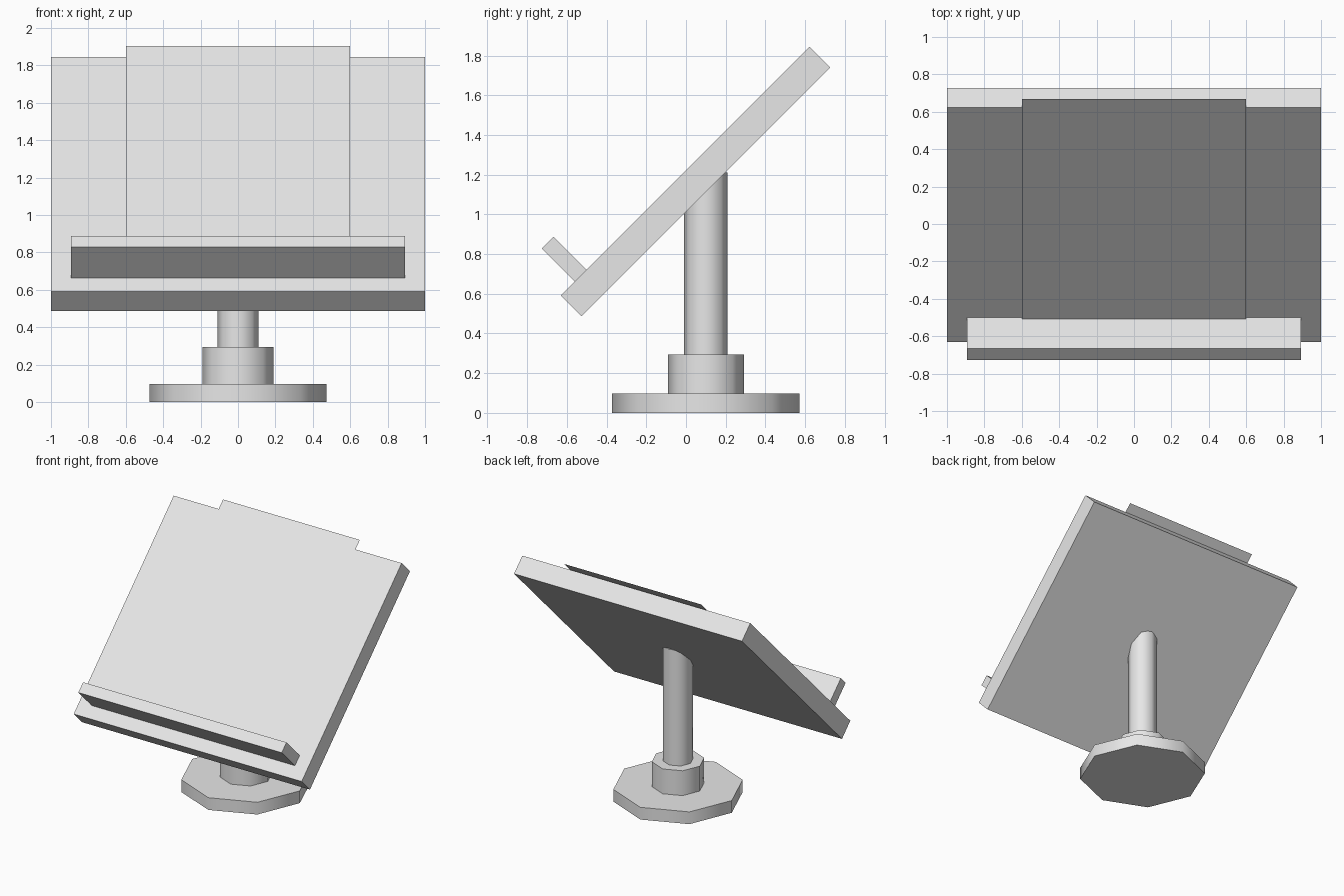
import bpy
from math import radians
from mathutils import Matrix

cube = bpy.data.objects.get("Cube")
if cube:
    bpy.data.objects.remove(cube, do_unlink=True)

grey = bpy.data.materials.new("light_grey")
grey.use_nodes = True
colour = (0.8, 0.8, 0.8, 1)
grey.diffuse_color = colour
grey.node_tree.nodes["Principled BSDF"].inputs["Base Color"].default_value = colour

# Sloped frame: local y runs up the board, local z points out of its face
SLOPE = Matrix.Translation((0, 0.048, 1.166)) @ Matrix.Rotation(radians(45), 4, "X")


def finish(name):
    obj = bpy.context.object
    obj.name = obj.data.name = name
    obj.data.materials.append(grey)
    return obj


def sloped_box(name, width, y0, y1, z0, z1):
    bpy.ops.mesh.primitive_cube_add(size=1)
    obj = finish(name)
    centre = Matrix.Translation((0, (y0 + y1) / 2, (z0 + z1) / 2))
    obj.data.transform(centre @ Matrix.Diagonal((width, y1 - y0, z1 - z0, 1)))
    obj.matrix_world = SLOPE


def column(name, radius, z0, z1):
    bpy.ops.mesh.primitive_cylinder_add(vertices=8, radius=radius, depth=z1 - z0,
                                        location=(0, 0.1, (z0 + z1) / 2))
    finish(name)
    bpy.ops.object.shade_smooth_by_angle(angle=radians(50))


# Foot, collar and post
column("base_foot", 0.472, 0, 0.097)
column("base_collar", 0.191, 0.097, 0.294)
column("post", 0.109, 0.294, 1.21)

# Board with its ledge
sloped_box("board", 2.0, -0.886, 0.886, -0.0735, 0.0735)
sloped_box("ledge", 1.784, -0.787, -0.703, 0.065, 0.308)

# Thin sheet resting on the ledge
bpy.ops.mesh.primitive_plane_add(size=1)
sheet = finish("paper_sheet")
sheet.data.transform(Matrix.Translation((0, 0.111, 0.082)) @ Matrix.Diagonal((1.2, 1.7, 1, 1)))
sheet.matrix_world = SLOPE
